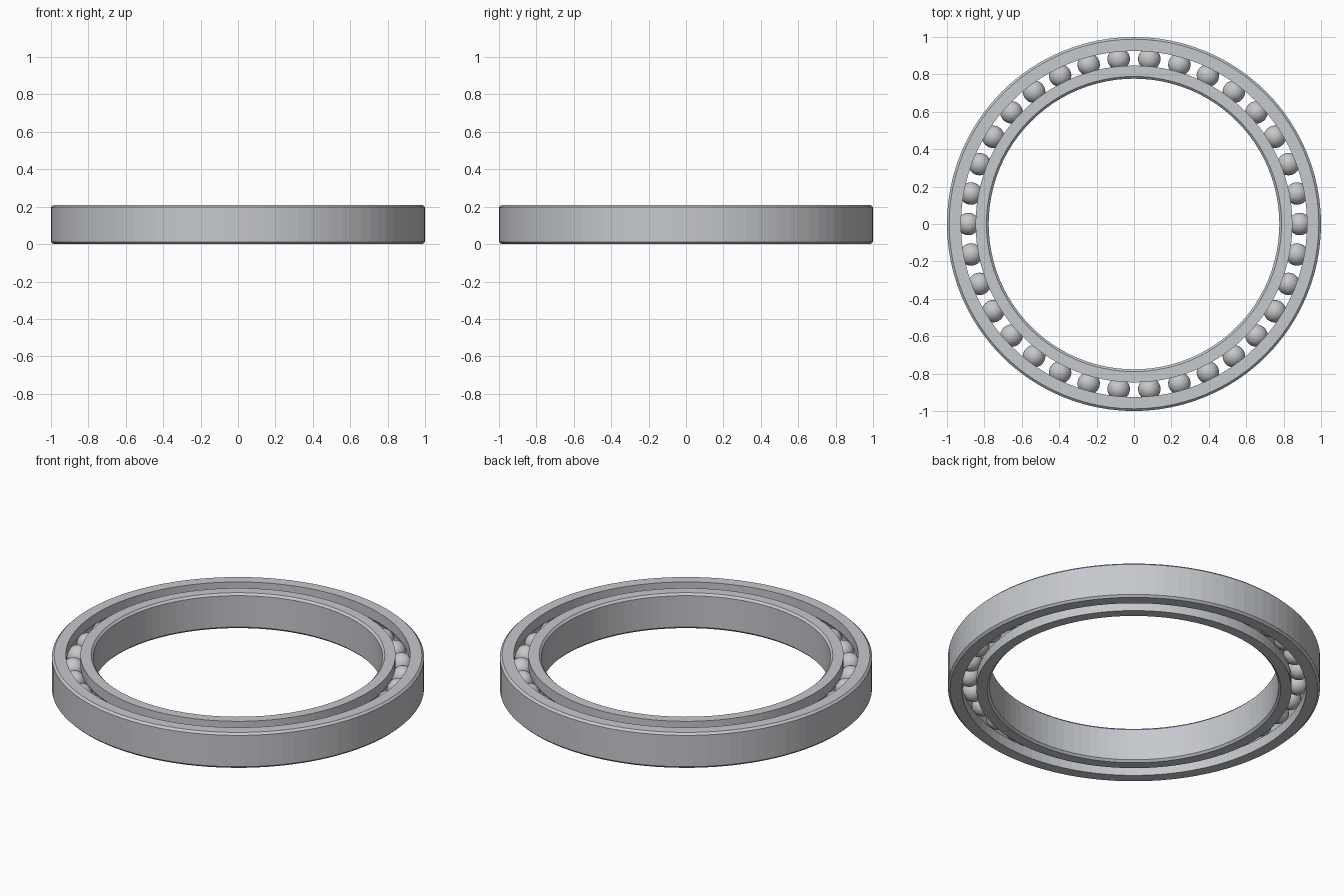
import bpy, bmesh
from math import sin, cos, pi, sqrt, asin

cube = bpy.data.objects.get("Cube")
if cube:
    bpy.data.objects.remove(cube, do_unlink=True)

HEIGHT = 0.21
MID = HEIGHT / 2
PITCH = 0.886        # radius of the circle of ball centres
BALL_R = 0.06
BALLS = 34
SEGMENTS = 96
CHAMFER = 0.012


def make_material(name, color):
    mat = bpy.data.materials.new(name)
    mat.use_nodes = True
    mat.diffuse_color = color
    mat.node_tree.nodes["Principled BSDF"].inputs["Base Color"].default_value = color
    return mat


steel = make_material("steel grey", (0.56, 0.58, 0.61, 1))
ball_steel = make_material("ball grey", (0.56, 0.57, 0.58, 1))


def add_object(name, bm, mat):
    mesh = bpy.data.meshes.new(name)
    bm.to_mesh(mesh)
    bm.free()
    mesh.materials.append(mat)
    obj = bpy.data.objects.new(name, mesh)
    bpy.context.collection.objects.link(obj)
    return obj


def race(name, wall, shoulder):
    """Lathed ring: chamfered wall on one side, ball groove on the other."""
    side = 1 if wall > shoulder else -1
    # Groove arc runs from the upper shoulder edge to the lower one
    half = asin(sqrt(BALL_R ** 2 - (shoulder - PITCH) ** 2) / BALL_R)
    groove = [(PITCH + side * BALL_R * cos(a), MID + BALL_R * sin(a))
              for a in (half * (1 - i / 5) for i in range(11))]
    cut = wall - side * CHAMFER
    profile = [(cut, 0), (wall, CHAMFER), (wall, HEIGHT - CHAMFER), (cut, HEIGHT),
               (shoulder, HEIGHT)] + groove + [(shoulder, 0)]
    bm = bmesh.new()
    rings = []
    for s in range(SEGMENTS):
        a = 2 * pi * s / SEGMENTS
        rings.append([bm.verts.new((r * cos(a), r * sin(a), z)) for r, z in profile])
    for s in range(SEGMENTS):
        near, far = rings[s], rings[(s + 1) % SEGMENTS]
        for i in range(len(profile)):
            j = (i + 1) % len(profile)
            bm.faces.new((near[i], far[i], far[j], near[j]))
    bmesh.ops.recalc_face_normals(bm, faces=bm.faces)
    return add_object(name, bm, steel)


# Outer and inner races
race("outer_race", 1.0, 0.925)
race("inner_race", 0.777, 0.847)

# Ring of balls, sharing one smooth mesh
bm = bmesh.new()
bmesh.ops.create_uvsphere(bm, u_segments=32, v_segments=20, radius=BALL_R)
for face in bm.faces:
    face.smooth = True
first = add_object("ball", bm, ball_steel)
for i in range(BALLS):
    ball = first if i == 0 else first.copy()
    if i:
        bpy.context.collection.objects.link(ball)
    a = 2 * pi * i / BALLS
    ball.location = (PITCH * cos(a), PITCH * sin(a), MID)
